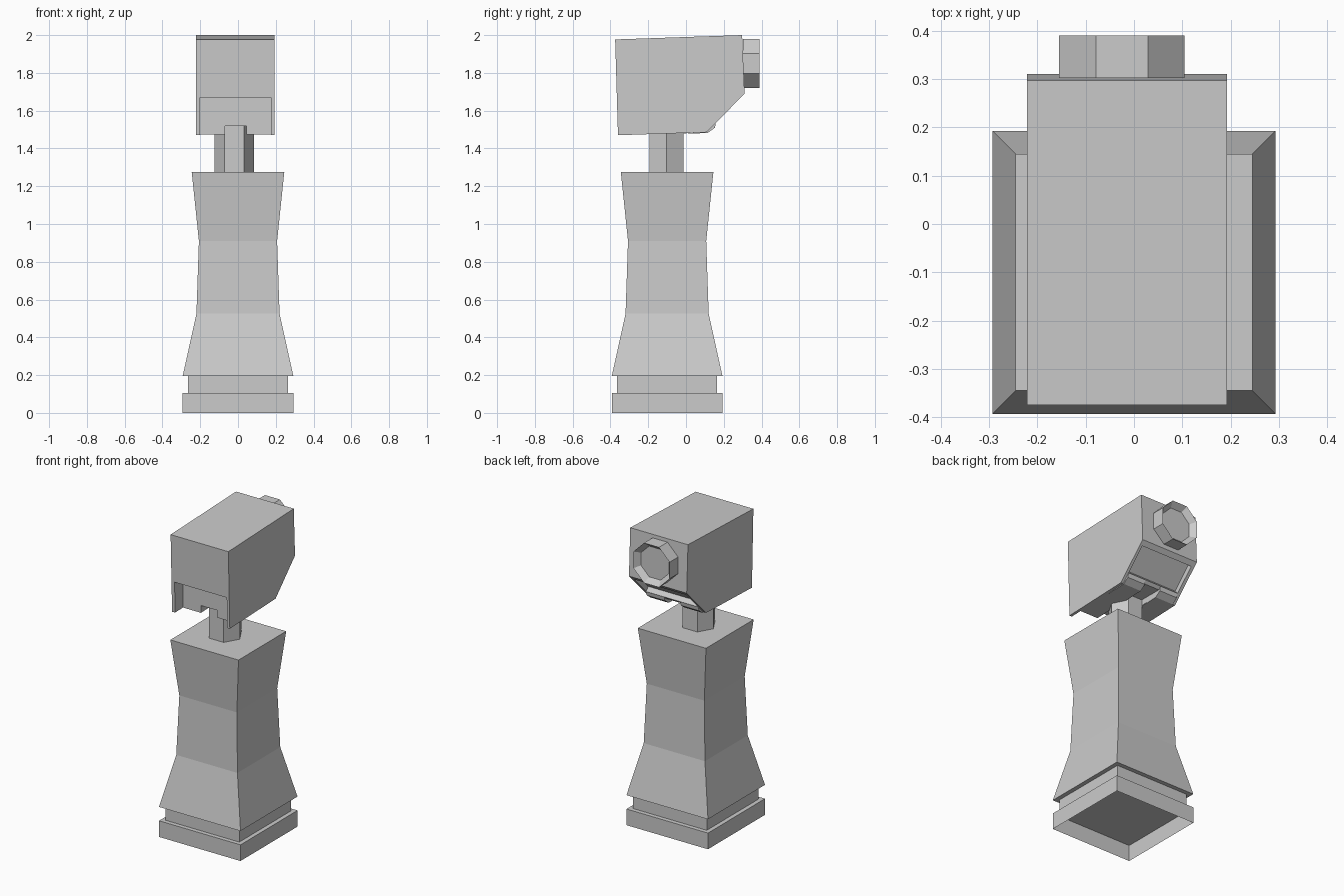
import bpy, bmesh, math
from mathutils import Vector

if "Cube" in bpy.data.objects:
    bpy.data.objects.remove(bpy.data.objects["Cube"])


def new_object(name, bm):
    bmesh.ops.recalc_face_normals(bm, faces=bm.faces[:])
    mesh = bpy.data.meshes.new(name)
    bm.to_mesh(mesh)
    bm.free()
    ob = bpy.data.objects.new(name, mesh)
    bpy.context.collection.objects.link(ob)
    return ob


def loft(name, rings, cap_start=True, cap_end=True):
    """Skin a series of equal-length point rings."""
    bm = bmesh.new()
    vr = [[bm.verts.new(p) for p in r] for r in rings]
    n = len(vr[0])
    for a, b in zip(vr, vr[1:]):
        for i in range(n):
            j = (i + 1) % n
            bm.faces.new((a[i], a[j], b[j], b[i]))
    if cap_start:
        bm.faces.new(vr[0])
    if cap_end:
        bm.faces.new(vr[-1])
    return new_object(name, bm)


def square(half, z, cy=-0.1):
    return [(sx * half, cy + sy * half, z)
            for sx, sy in ((-1, -1), (1, -1), (1, 1), (-1, 1))]


def side_prism(name, profile, x0, x1):
    """Extrude a (y, z) profile across x."""
    return loft(name, [[(x, y, z) for y, z in profile] for x in (x0, x1)])


def box_profile(y0, y1, z0, z1):
    return [(y0, z0), (y1, z0), (y1, z1), (y0, z1)]


# Pedestal: hollow foot, narrow step, waisted column
loft("foot", [square(0.293, 0), square(0.293, 0.105)], cap_start=False)
loft("foot_step", [square(0.265, 0.105), square(0.265, 0.195)], False, False)
loft("column", [square(h, z) for h, z in
                ((0.293, 0.195), (0.22, 0.525), (0.207, 0.91), (0.245, 1.275))])

# Hexagonal neck
loft("neck", [[(-0.02 + 0.105 * math.cos(k * math.pi / 3),
                -0.103 + 0.105 * math.sin(k * math.pi / 3), z)
               for k in range(6)] for z in (1.275, 1.53)], cap_start=False)

# Head block with angled underside
X0, X1 = -0.222, 0.193          # outer width
I0, I1 = -0.2, 0.175            # width between the side walls
C0, C1 = -0.07, 0.045           # underside channel
head = side_prism("head", [(-0.375, 1.977), (0.297, 2.0), (0.31, 1.69),
                           (0.11, 1.486), (-0.36, 1.47)], X0, X1)

# Recesses: front notch, sloped undercut, channel over the neck
cutters = [
    side_prism("notch_cut", box_profile(-0.6, -0.28, 1.3, 1.67), I0, I1),
    side_prism("slope_cut", [(0.285, 1.664), (0.262, 1.69), (0.137, 1.562),
                             (0.165, 1.532), (0.3, 1.6)], I0, I1),
    side_prism("channel_cut", box_profile(-0.6, 0.6, 1.3, 1.52), C0, C1),
]
bpy.context.view_layer.objects.active = head
for c in cutters:
    mod = head.modifiers.new(c.name, 'BOOLEAN')
    mod.operation = 'DIFFERENCE'
    mod.solver = 'EXACT'
    mod.object = c
    bpy.ops.object.modifier_apply(modifier=mod.name)
    bpy.data.objects.remove(c)

# Small lips under the slope, either side of the channel
for side, a, b in (("left", I0, C0), ("right", C1, I1)):
    side_prism("lower_lip_" + side, [(0.10, 1.49), (0.158, 1.536), (0.153, 1.51),
                                     (0.115, 1.482), (-0.02, 1.477)], a, b)


# Octagonal eyepiece with a funnelled recess
def octagon(apothem, y):
    r = apothem / math.cos(math.pi / 8)
    return [(-0.025 + r * math.cos((k + 0.5) * math.pi / 4), y,
             1.85 + r * math.sin((k + 0.5) * math.pi / 4)) for k in range(8)]


loft("eyepiece", [octagon(0.13, 0.302), octagon(0.13, 0.39), octagon(0.1, 0.355)],
     cap_start=False)
